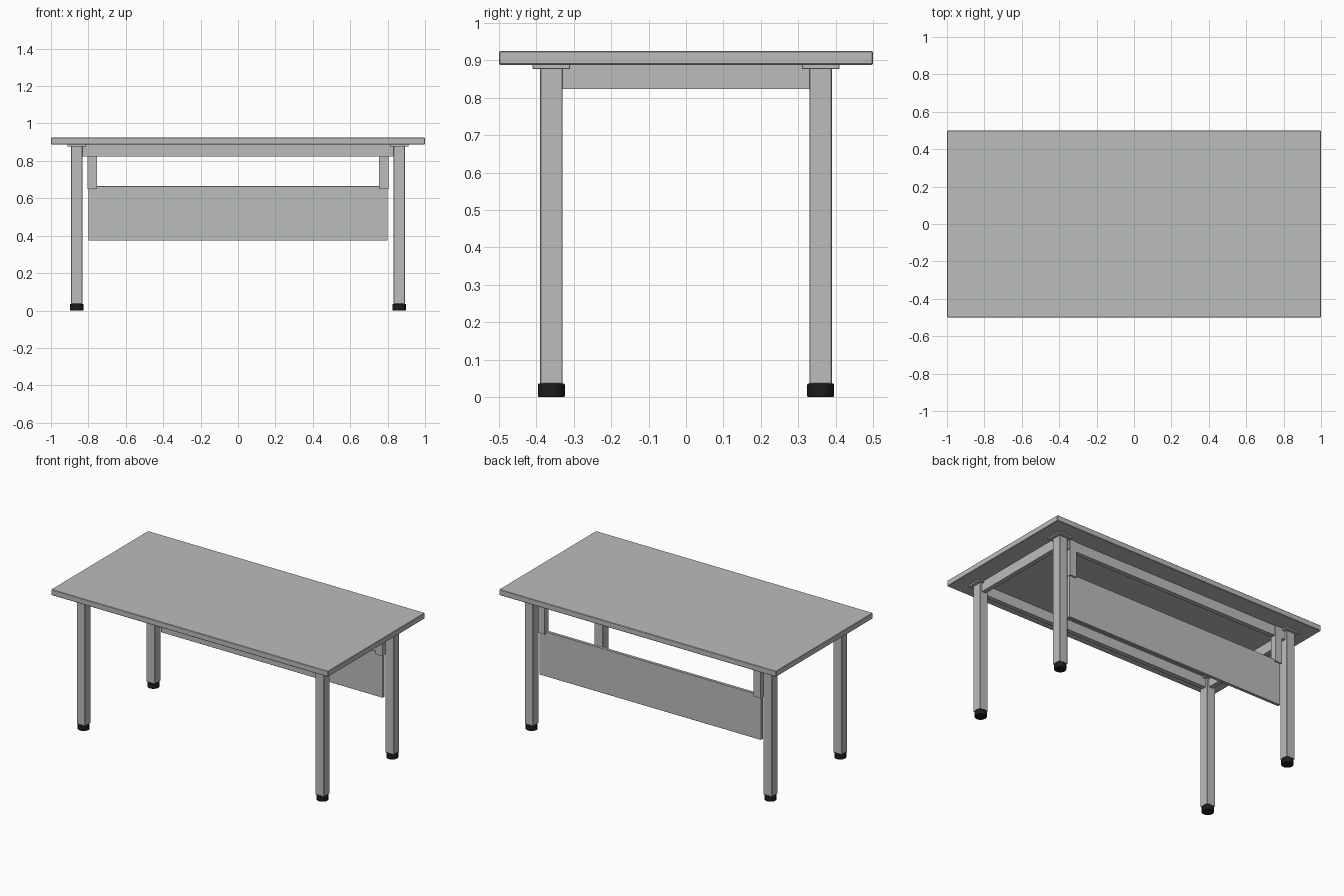
import bpy

cube = bpy.data.objects.get("Cube")
if cube:
    bpy.data.objects.remove(cube, do_unlink=True)


def material(name, rgb):
    mat = bpy.data.materials.new(name)
    mat.use_nodes = True
    colour = (*rgb, 1)
    mat.diffuse_color = colour
    mat.node_tree.nodes["Principled BSDF"].inputs["Base Color"].default_value = colour
    return mat


grey = material("soft grey", (0.49, 0.515, 0.50))
black = material("black rubber", (0.012, 0.012, 0.013))


def finish(obj, name, mat, bevel, segments=1):
    obj.name = name
    obj.data.materials.append(mat)
    bpy.ops.object.transform_apply(location=False, rotation=False, scale=True)
    if bevel:
        mod = obj.modifiers.new("soft edges", "BEVEL")
        mod.width = bevel
        mod.segments = segments
        mod.limit_method = "ANGLE"
    return obj


def box(name, x, y, z, bevel=0.0):
    """Box spanning the given (low, high) range on each axis."""
    spans = (x, y, z)
    bpy.ops.mesh.primitive_cube_add(size=1, location=[(a + b) / 2 for a, b in spans])
    obj = bpy.context.object
    obj.scale = [b - a for a, b in spans]
    return finish(obj, name, grey, bevel)


def around(centre, half):
    return centre - half, centre + half


LEG_X, LEG_Y, LEG_HALF = 0.862, 0.36, 0.03
UNDER, TOP, APRON_LOW = 0.888, 0.925, 0.823

# Table top
box("table_top", (-1, 1), (-0.5, 0.5), (UNDER, TOP), 0.003)

# Legs with mounting plates and round feet
for sx, side in ((-1, "right"), (1, "left")):
    for sy, end in ((-1, "front"), (1, "back")):
        x, y = sx * LEG_X, sy * LEG_Y
        tag = f"{end}_{side}"
        box(f"leg_{tag}", around(x, LEG_HALF), around(y, LEG_HALF), (0.035, 0.88), 0.002)
        box(f"mounting_plate_{tag}", around(x, 0.05), around(y, 0.05), (0.877, UNDER), 0.001)
        bpy.ops.mesh.primitive_cylinder_add(vertices=32, radius=0.036, depth=0.036,
                                            location=(x, y, 0.018))
        foot = finish(bpy.context.object, f"foot_{tag}", black, 0.003, 2)
        bpy.ops.object.shade_smooth_by_angle()

# Aprons between the legs
inner_x, inner_y = LEG_X - LEG_HALF, LEG_Y - LEG_HALF
for s, end, side in ((-1, "front", "right"), (1, "back", "left")):
    box(f"apron_{end}", (-inner_x, inner_x), around(s * LEG_Y, 0.015), (APRON_LOW, UNDER))
    box(f"apron_{side}", around(s * LEG_X, 0.015), (-inner_y, inner_y), (APRON_LOW, UNDER))
    # Hangers carrying the back panel
    box(f"panel_hanger_{side}", around(s * 0.779, 0.025), around(LEG_Y, 0.02), (0.65, UNDER))

# Back panel
box("back_panel", (-0.8, 0.8), around(LEG_Y, 0.01), (0.374, 0.665), 0.001)
